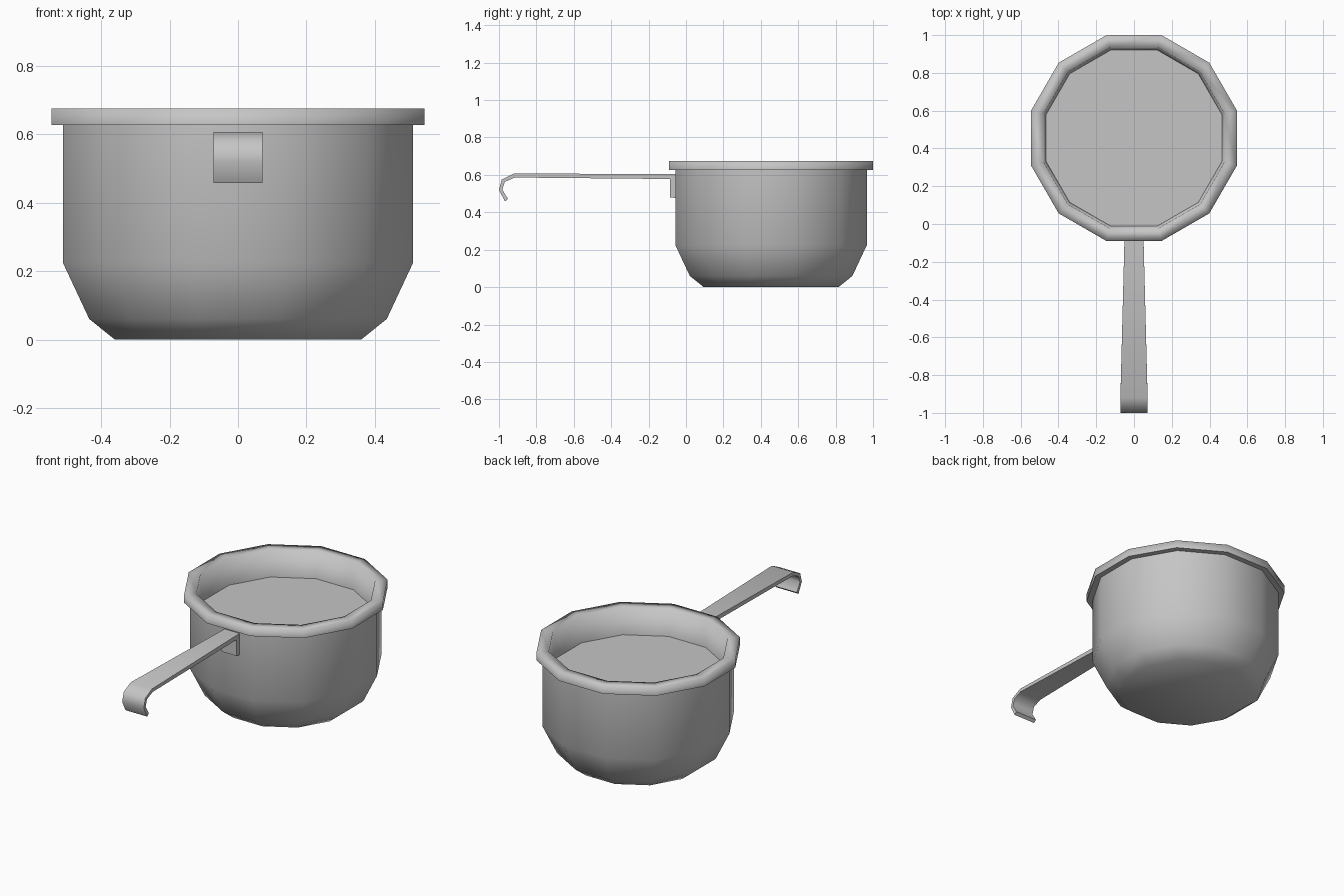
import bpy, math

if "Cube" in bpy.data.objects:
    bpy.data.objects.remove(bpy.data.objects["Cube"])

SIDES = 12
CENTRE_Y = 0.455

metal = bpy.data.materials.new("grey_metal")
metal.use_nodes = True
metal.diffuse_color = (0.56, 0.56, 0.56, 1)
metal.node_tree.nodes["Principled BSDF"].inputs["Base Color"].default_value = metal.diffuse_color


def make_object(name, verts, faces):
    mesh = bpy.data.meshes.new(name)
    mesh.from_pydata(verts, [], faces)
    mesh.materials.append(metal)
    mesh.update()
    obj = bpy.data.objects.new(name, mesh)
    bpy.context.collection.objects.link(obj)
    return obj


def lathe(name, profile, flat_bands=(), cap=None):
    """Spin (radius, height) points about the pot axis."""
    verts, faces = [], []
    for radius, z in profile:
        for i in range(SIDES):
            a = math.tau * (i + 0.5) / SIDES
            verts.append((radius * math.cos(a), CENTRE_Y + radius * math.sin(a), z))
    for band in range(len(profile) - 1):
        for i in range(SIDES):
            j = (i + 1) % SIDES
            a, b = band * SIDES, (band + 1) * SIDES
            faces.append((a + i, a + j, b + j, b + i))
    if cap == "bottom":
        faces.append(tuple(reversed(range(SIDES))))
    elif cap == "top":
        faces.append(tuple(range(SIDES)))
    obj = make_object(name, verts, faces)
    for poly in obj.data.polygons:
        poly.use_smooth = poly.index // SIDES not in flat_bands
    return obj


# Pot body with a bevelled base
lathe("pot_body", [(0.373, 0), (0.45, 0.06), (0.53, 0.225), (0.53, 0.64)], cap="bottom")

# Rim with a flat underside, running into the inner wall
lathe("pot_rim", [(0.525, 0.627), (0.564, 0.627), (0.564, 0.675), (0.495, 0.675), (0.48, 0.5)],
      flat_bands=(0,))

# Level surface inside the pot
lathe("inner_surface", [(0.482, 0.515)], cap="top")


# Handle: paired outer and inner (y, z) points from the pot tab to the hook
outer = [(-0.05, 0.605), (-0.085, 0.605), (-0.92, 0.607), (-0.985, 0.575), (-1.0, 0.52), (-0.968, 0.458)]
inner = [(-0.05, 0.578), (-0.085, 0.578), (-0.915, 0.586), (-0.969, 0.563), (-0.982, 0.521), (-0.952, 0.472)]


def half_width(y):
    return 0.05 + 0.022 * min(1, max(0, (-0.06 - y) / 0.86))


def strip(name, top, under):
    verts, faces = [], []
    for (y, z), (v, w) in zip(top, under):
        h = half_width(y)
        verts += [(-h, y, z), (h, y, z), (h, v, w), (-h, v, w)]
    for s in range(len(top) - 1):
        for k in range(4):
            a, b = 4 * s + k, 4 * s + (k + 1) % 4
            faces.append((b, a, a + 4, b + 4))
    n = len(verts)
    faces += [(0, 1, 2, 3), (n - 1, n - 2, n - 3, n - 4)]
    obj = make_object(name, verts, faces)
    bpy.ops.object.select_all(action="DESELECT")
    obj.select_set(True)
    bpy.context.view_layer.objects.active = obj
    bpy.ops.object.shade_smooth_by_angle(angle=math.radians(65))


strip("handle", outer, inner)

# Tab fixing the handle to the pot wall
strip("handle_tab", [(-0.085, 0.585), (-0.085, 0.48)], [(-0.05, 0.585), (-0.05, 0.476)])
